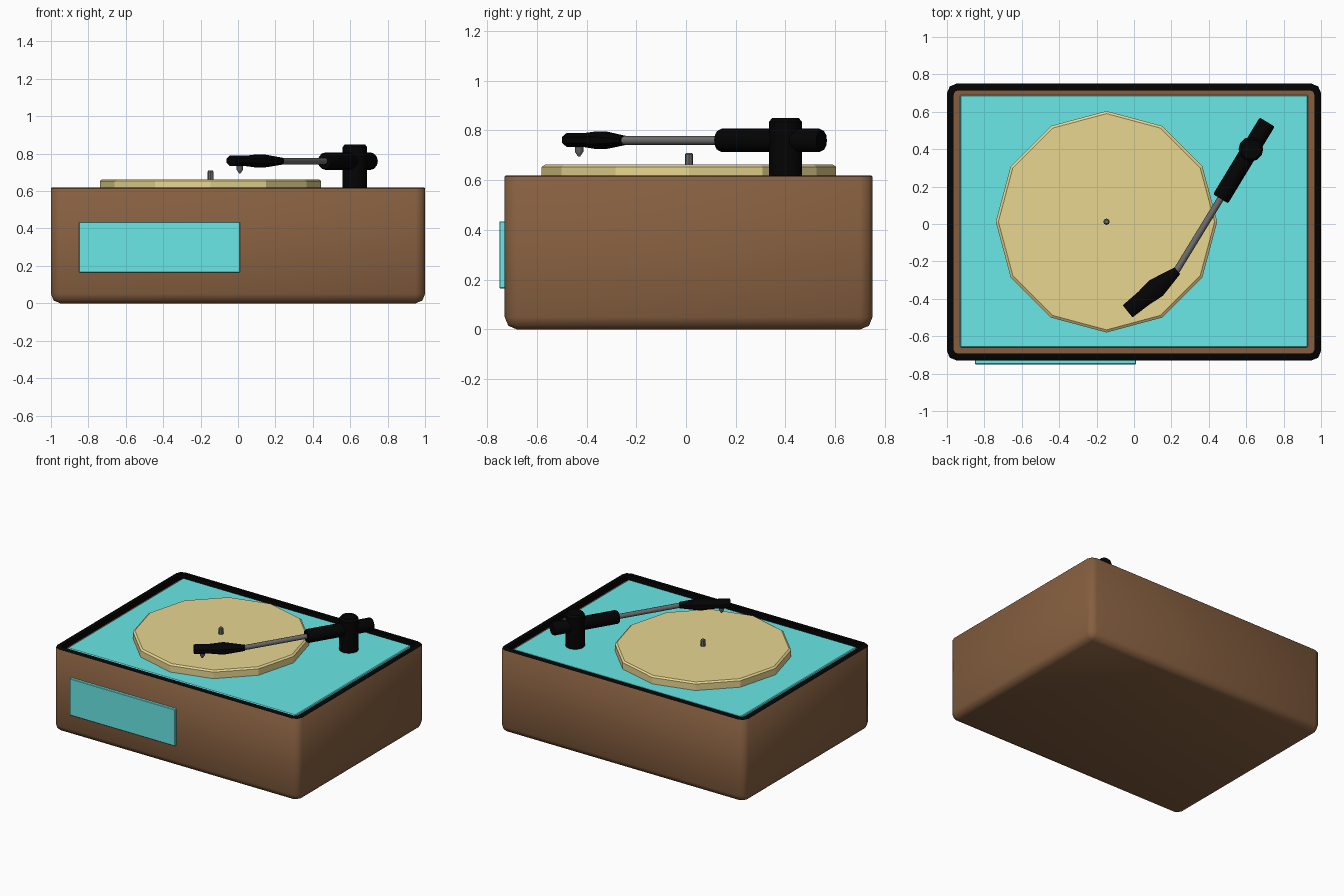
import bpy, bmesh, math
from mathutils import Vector

if "Cube" in bpy.data.objects:
    bpy.data.objects.remove(bpy.data.objects["Cube"])


def material(name, r, g, b):
    m = bpy.data.materials.new(name)
    m.diffuse_color = (r, g, b, 1)
    m.use_nodes = True
    m.node_tree.nodes["Principled BSDF"].inputs["Base Color"].default_value = m.diffuse_color
    return m


BROWN = material("brown wood", 0.235, 0.113, 0.05)
BLACK = material("black", 0.001, 0.001, 0.001)
TEAL = material("teal", 0.145, 0.82, 0.82)
CREAM = material("cream", 0.8, 0.67, 0.28)
GREY = material("grey metal", 0.15, 0.15, 0.15)


def finish(name, bm, mats, smooth=0):
    bmesh.ops.recalc_face_normals(bm, faces=bm.faces)
    me = bpy.data.meshes.new(name)
    bm.to_mesh(me)
    bm.free()
    for m in mats:
        me.materials.append(m)
    ob = bpy.data.objects.new(name, me)
    bpy.context.collection.objects.link(ob)
    if smooth:
        me.shade_smooth()
        me.set_sharp_from_angle(angle=math.radians(smooth))
    return ob


def box_bm(lo, hi):
    bm = bmesh.new()
    bmesh.ops.create_cube(bm, size=1)
    for v in bm.verts:
        v.co = [(l + h) / 2 + c * (h - l) for l, h, c in zip(lo, hi, v.co)]
    return bm


def plate(name, mat, lo, hi, bevel=0.005):
    bm = box_bm(lo, hi)
    bmesh.ops.bevel(bm, geom=bm.edges[:], offset=bevel, segments=1, affect='EDGES')
    return finish(name, bm, [mat])


def loft(name, mat, start, end, profile, sides=12, turn=0.0, smooth=35):
    """Skin rings of (distance fraction, half width, half height) from start to end."""
    a, b = Vector(start), Vector(end)
    d = (b - a).normalized()
    u = Vector((1, 0, 0)) if abs(d.z) > 0.9 else d.cross(Vector((0, 0, 1))).normalized()
    w = d.cross(u)
    bm = bmesh.new()
    rings = []
    for t, rw, rh in profile:
        c = a.lerp(b, t)
        angles = [turn + 2 * math.pi * i / sides for i in range(sides)]
        rings.append([bm.verts.new(c + u * rw * math.cos(q) + w * rh * math.sin(q)) for q in angles])
    for r0, r1 in zip(rings, rings[1:]):
        for i in range(sides):
            j = (i + 1) % sides
            bm.faces.new((r0[i], r0[j], r1[j], r1[i]))
    bm.faces.new(rings[0])
    bm.faces.new(rings[-1])
    return finish(name, bm, [mat], smooth)


# Cabinet: rounded box with a black rim and a recessed top
bm = box_bm((-1, -0.729, 0), (1, 0.75, 0.614))
edges = [e for e in bm.edges if min(v.co.z for v in e.verts) < 0.1]
bmesh.ops.bevel(bm, geom=edges, offset=0.05, segments=2, profile=0.5, affect='EDGES')
top = max(bm.faces, key=lambda f: f.calc_center_median().z)
for width, rise in ((0.006, 0.006), (0.03, 0)):
    ring = bmesh.ops.inset_region(bm, faces=[top], thickness=width, depth=rise, use_even_offset=True)
    for f in ring["faces"]:
        f.material_index = 1
ext = bmesh.ops.extrude_face_region(bm, geom=[top])["geom"]
bmesh.ops.delete(bm, geom=[top], context='FACES_ONLY')
bmesh.ops.translate(bm, verts=[g for g in ext if isinstance(g, bmesh.types.BMVert)], vec=(0, 0, -0.04))
for f in bm.faces:
    c = f.calc_center_median()
    if 0.59 < c.z < 0.605 and abs(c.x) < 0.97 and -0.7 < c.y < 0.72:
        f.material_index = 1
finish("cabinet", bm, [BROWN, BLACK], 50)

# Deck plate and front panel
plate("deck_plate", TEAL, (-0.93, -0.66, 0.57), (0.93, 0.69, 0.606))
plate("front_panel", TEAL, (-0.85, -0.75, 0.165), (0.01, -0.715, 0.435), 0.003)

# Platter and spindle
PX, PY = -0.147, 0.012
loft("platter", CREAM, (PX, PY, 0.60), (PX, PY, 0.663),
     [(0, 0.592, 0.592), (0.85, 0.592, 0.592), (1, 0.578, 0.578)], smooth=0)
loft("spindle", GREY, (PX, PY, 0.65), (PX, PY, 0.71),
     [(0, 0.017, 0.017), (0.88, 0.017, 0.017), (1, 0.011, 0.011)], 8)

# Tone arm: post, thick rear tube, thin rod, head and stylus
loft("arm_post", BLACK, (0.625, 0.40, 0.59), (0.625, 0.40, 0.85),
     [(0, 0.066, 0.066), (0.94, 0.066, 0.066), (1, 0.054, 0.054)])
loft("arm_tube", BLACK, (0.712, 0.545, 0.76), (0.463, 0.135, 0.76),
     [(0, 0.042, 0.042), (0.02, 0.047, 0.047), (0.98, 0.047, 0.047), (1, 0.042, 0.042)])
loft("arm_rod", GREY, (0.475, 0.155, 0.76), (0.215, -0.27, 0.76),
     [(0, 0.018, 0.018), (1, 0.018, 0.018)], 8, smooth=50)
loft("arm_head", BLACK, (0.232, -0.25, 0.76), (-0.034, -0.467, 0.762),
     [(0, 0.025, 0.02), (0.42, 0.059, 0.039), (0.68, 0.049, 0.03), (1, 0.045, 0.03)],
     8, math.pi / 8, smooth=50)
loft("stylus", GREY, (0.01, -0.43, 0.75), (0.01, -0.43, 0.695),
     [(0, 0.017, 0.017), (0.65, 0.017, 0.017), (1, 0.004, 0.004)], 8, smooth=50)
